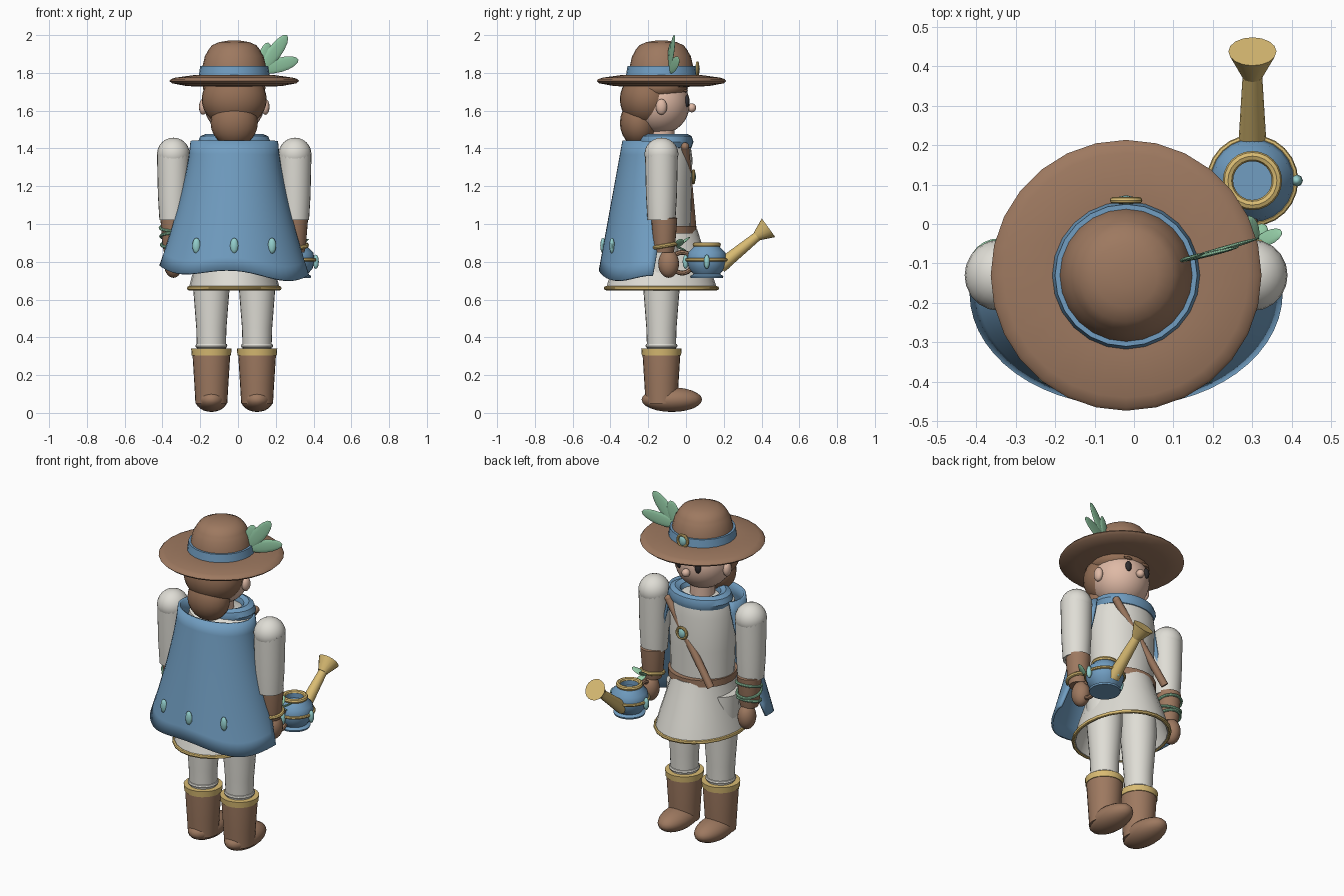
import bpy, bmesh
from math import sin, cos, pi, radians
from mathutils import Matrix, Vector

old = bpy.data.objects.get("Cube")
if old:
    bpy.data.objects.remove(old)

CX, CY = -0.02, -0.13      # body axis


def material(name, r, g, b):
    m = bpy.data.materials.new(name)
    m.use_nodes = True
    col = [(c / 255) ** 2.2 for c in (r, g, b)] + [1]
    m.diffuse_color = col
    m.node_tree.nodes["Principled BSDF"].inputs["Base Color"].default_value = col
    return m


BROWN = material("leather brown", 156, 120, 96)
HAIR = material("hair brown", 146, 110, 86)
BLUE = material("cloth blue", 112, 156, 192)
WHITE = material("linen white", 222, 220, 212)
GOLD = material("gold", 216, 186, 114)
GREEN = material("leaf green", 146, 202, 164)
TEAL = material("gem teal", 146, 206, 204)
SKIN = material("skin", 222, 184, 164)
DARK = material("eye dark", 50, 48, 50)


def finish(name, bm, mat, angle=40):
    bmesh.ops.recalc_face_normals(bm, faces=bm.faces)
    me = bpy.data.meshes.new(name)
    bm.to_mesh(me)
    bm.free()
    ob = bpy.data.objects.new(name, me)
    bpy.context.collection.objects.link(ob)
    me.materials.append(mat)
    bpy.ops.object.select_all(action='DESELECT')
    ob.select_set(True)
    bpy.context.view_layer.objects.active = ob
    bpy.ops.object.shade_smooth_by_angle(angle=radians(angle))
    return ob


def axes(direction, side=(0, 1, 0)):
    """Rotation taking local z to direction, with local y close to side."""
    z = Vector(direction).normalized()
    x = Vector(side).cross(z).normalized()
    return Matrix((x, z.cross(x), z)).transposed().to_4x4()


def ball(name, loc, size, mat, rot=Matrix(), segs=20):
    bm = bmesh.new()
    m = Matrix.Translation(loc) @ rot @ Matrix.Diagonal((*size, 1))
    bmesh.ops.create_uvsphere(bm, u_segments=segs, v_segments=segs // 2 + 2, radius=1, matrix=m)
    return finish(name, bm, mat, 60)


def lathe(name, profile, mat, loc=(CX, CY, 0), sx=1, sy=1, rot=Matrix(), segs=24, closed=False):
    """Spin (radius, height) points; closed profiles make rings."""
    bm = bmesh.new()
    m = Matrix.Translation(loc) @ rot
    rings = [[bm.verts.new(m @ Vector((r * sx * cos(2 * pi * i / segs), r * sy * sin(2 * pi * i / segs), h)))
              for i in range(segs)] for r, h in profile]
    pairs = list(zip(rings, rings[1:])) + ([(rings[-1], rings[0])] if closed else [])
    for a, b in pairs:
        for i in range(segs):
            j = (i + 1) % segs
            bm.faces.new((a[i], a[j], b[j], b[i]))
    if not closed:
        bm.faces.new(rings[0])
        bm.faces.new(rings[-1])
    return finish(name, bm, mat)


def ring(name, loc, major, minor, mat, sx=1, sy=1, rot=Matrix(), tall=1):
    prof = [(major + minor * cos(k * pi / 4), tall * minor * sin(k * pi / 4)) for k in range(8)]
    return lathe(name, prof, mat, loc, sx, sy, rot, closed=True)


def rod(name, a, b, r1, r2, mat, segs=16):
    a, b = Vector(a), Vector(b)
    return lathe(name, [(r1, 0), (r2, (b - a).length)], mat, a, rot=axes(b - a), segs=segs)


def leaf(name, a, b, width, side):
    a, b = Vector(a), Vector(b)
    return ball(name, (a + b) / 2, (width, 0.006, (b - a).length / 2), GREEN, axes(b - a, side), 12)


def brooch(name, loc, r):
    """Gold ring facing +y around a gem."""
    ring(name + "_ring", loc, r, r * 0.25, GOLD, rot=axes((0, 1, 0), (0, 0, 1)))
    ball(name + "_gem", loc, (r * 0.75, 0.013, r), TEAL, segs=8)


# Hat
lathe("hat_brim", [(0.1, 1.775), (0.2, 1.79), (0.31, 1.775), (0.335, 1.767), (0.343, 1.757),
                   (0.33, 1.745), (0.25, 1.73), (0.1, 1.725)], BROWN, segs=28)
lathe("hat_crown", [(0.178, 1.77), (0.167, 1.84), (0.155, 1.89), (0.145, 1.905), (0.138, 1.92),
                    (0.118, 1.946), (0.08, 1.963), (0.03, 1.971)], BROWN)
lathe("hat_band", [(0.17, 1.79), (0.187, 1.79), (0.18, 1.836), (0.16, 1.836)], BLUE, closed=True)
brooch("hat_brooch", (CX, 0.06, 1.82), 0.033)
for tip_x, tip_y, tip_z, w in ((0.16, -0.08, 1.96, 0.034), (0.26, -0.06, 2.0, 0.038), (0.32, -0.035, 1.87, 0.038)):
    leaf("hat_leaf", (0.125, -0.092, 1.815), (tip_x, tip_y, tip_z), w, (-0.3, 1, 0))

# Head
ball("head", (CX, -0.14, 1.635), (0.16, 0.16, 0.16), SKIN, segs=28)
ball("hair", (CX, -0.205, 1.66), (0.172, 0.145, 0.15), HAIR, segs=28)
ball("hair_top", (CX, -0.145, 1.72), (0.166, 0.155, 0.08), HAIR)
ball("hair_bun", (CX, -0.25, 1.535), (0.125, 0.1, 0.125), HAIR)
ball("nose", (CX, 0.03, 1.615), (0.024, 0.024, 0.024), SKIN, segs=12)
for s, side in ((1, "left"), (-1, "right")):
    ball(side + "_ear", (CX + s * 0.165, -0.13, 1.62), (0.022, 0.03, 0.042), SKIN, segs=12)
    ball(side + "_eye", (CX + s * 0.063, 0.005, 1.65), (0.019, 0.014, 0.031), DARK, segs=12)
    ball(side + "_brow", (CX + s * 0.06, -0.002, 1.705), (0.03, 0.012, 0.008), HAIR, segs=8)

# Torso, belt and skirt
rod("neck", (CX, CY, 1.4), (CX, CY, 1.53), 0.07, 0.07, SKIN)
lathe("torso", [(0.14, 1.44), (0.185, 1.41), (0.195, 1.35), (0.19, 1.15), (0.185, 0.95)], WHITE, sx=1, sy=0.84)
ring("collar", (CX, -0.11, 1.435), 0.15, 0.042, BLUE, sx=1, sy=0.78)
lathe("belt", [(0.17, 0.95), (0.2, 0.95), (0.2, 0.99), (0.17, 0.99)], BROWN, sx=0.96, sy=0.93, closed=True)
lathe("skirt", [(0.19, 0.97), (0.225, 0.86), (0.265, 0.75), (0.295, 0.655), (0.28, 0.655),
                (0.2, 0.85), (0.1, 0.88)], WHITE, sx=0.82)
ring("skirt_trim", (CX, CY, 0.66), 0.294, 0.011, GOLD, sx=0.82)
strap = (Vector((CX + 0.14, -0.005, 1.41)), Vector((CX - 0.17, 0.035, 0.97)))
rod("chest_strap", *strap, 0.021, 0.021, BROWN)
ball("strap_end", strap[0], (0.022, 0.022, 0.022), BROWN, segs=12)
brooch("strap_brooch", (CX + 0.02, 0.04, 1.25), 0.032)

# Cape: an open flared sheet hanging from the shoulders
bm = bmesh.new()
rows, cols = 10, 28
grid = []
for i in range(rows + 1):
    u = i / rows
    spread = 0.5 * (1 - u)
    line = []
    for j in range(cols + 1):
        t = pi - spread + (pi + 2 * spread) * j / cols
        hem = 0.735 + 0.018 * cos(4 * t) - 0.025 * cos(t)
        line.append(bm.verts.new((CX + (0.225 + 0.165 * u ** 1.4) * cos(t),
                                  -0.175 + (0.155 + 0.125 * u) * sin(t), 1.44 + (hem - 1.44) * u)))
    grid.append(line)
for a, b in zip(grid, grid[1:]):
    for j in range(cols):
        bm.faces.new((a[j], a[j + 1], b[j + 1], b[j]))
cape = finish("cape", bm, BLUE)
thick = cape.modifiers.new("thickness", 'SOLIDIFY')
thick.thickness, thick.offset = 0.014, 0
for dx in (-0.2, 0, 0.2):
    ball("cape_gem", (CX + dx, -0.44 + abs(dx) * 0.24, 0.885), (0.022, 0.014, 0.042), TEAL, segs=8)

# Arms and legs
for s, side in ((1, "left"), (-1, "right")):
    ax = CX + s * 0.322
    ball(side + "_shoulder", (ax, CY, 1.37), (0.087, 0.09, 0.087), WHITE)
    lathe(side + "_sleeve", [(0.074, 1.02), (0.082, 1.15), (0.087, 1.37)], WHITE, (ax, CY, 0))
    lathe(side + "_cuff", [(0.05, 0.85), (0.058, 0.89), (0.069, 1.03), (0.06, 1.035)], BROWN, (ax, -0.115, 0))
    ball(side + "_hand", (ax, -0.092, 0.79), (0.05, 0.055, 0.075), BROWN)

    lx = CX + s * 0.121
    lathe(side + "_trouser_leg", [(0.076, 0.32), (0.08, 0.45), (0.098, 0.68), (0.1, 0.88)], WHITE, (lx, CY, 0))
    ring(side + "_trouser_hem", (lx, CY, 0.355), 0.073, 0.012, WHITE)
    lathe(side + "_boot", [(0.084, 0.05), (0.09, 0.15), (0.1, 0.31), (0.1, 0.325)], BROWN, (lx, CY, 0))
    lathe(side + "_boot_trim", [(0.09, 0.305), (0.104, 0.305), (0.107, 0.34), (0.07, 0.34)], GOLD,
          (lx, CY, 0), closed=True)
    ball(side + "_foot", (lx, -0.075, 0.07), (0.086, 0.16, 0.065), BROWN)

# Wrist bands: vines on one arm, gold and leaves on the other
for k in range(3):
    ring("vine_band", (CX - 0.322, -0.112, 0.89 + 0.045 * k), 0.064 + 0.003 * k, 0.008, GREEN,
         rot=Matrix.Rotation(radians(14 * (-1) ** k), 4, 'X'))
ring("gold_bracelet", (CX + 0.322, -0.11, 0.885), 0.062, 0.011, GOLD, rot=Matrix.Rotation(radians(10), 4, 'X'))
for tip in ((0.375, -0.02, 0.92), (0.29, 0.02, 0.93), (0.33, 0.0, 0.86)):
    leaf("wrist_leaf", (0.305, -0.05, 0.88), tip, 0.02, (0, 0.4, 1))

# Watering can
can = Vector((0.3, 0.11, 0))
lathe("can_body", [(0.085, 0.715), (0.088, 0.725), (0.07, 0.735), (0.095, 0.765), (0.107, 0.81), (0.098, 0.85),
                   (0.07, 0.878), (0.062, 0.89), (0.05, 0.89), (0.05, 0.86)], BLUE, can)
ring("can_rim", can + Vector((0, 0, 0.89)), 0.062, 0.013, GOLD)
ring("can_band", can + Vector((0, 0, 0.81)), 0.107, 0.009, GOLD)
for i in range(4):
    t = i * pi / 2
    ball("can_gem", can + Vector((0.112 * cos(t), 0.112 * sin(t), 0.8)), (0.016, 0.016, 0.038), TEAL, segs=8)
rod("can_spout", (0.3, 0.18, 0.775), (0.3, 0.39, 0.945), 0.037, 0.024, GOLD)
rod("can_rose", (0.3, 0.375, 0.935), (0.3, 0.437, 0.98), 0.026, 0.061, GOLD)
ring("can_handle", (0.3, -0.02, 0.795), 0.055, 0.013, BROWN, rot=axes((1, 0, 0), (0, 0, 1)))
